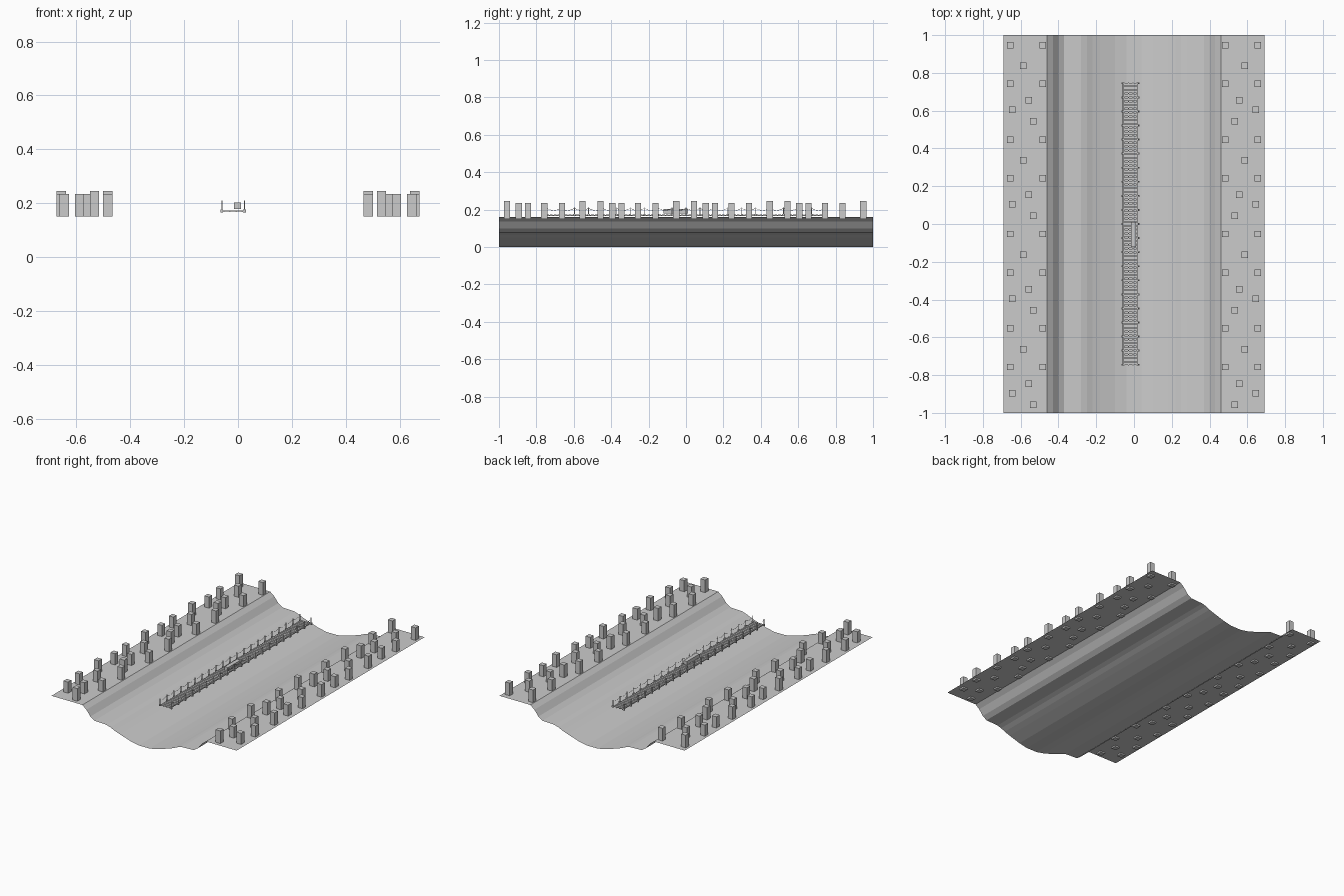
import bpy, bmesh, math

if "Cube" in bpy.data.objects:
    bpy.data.objects.remove(bpy.data.objects["Cube"])


def make_object(name, bm):
    mesh = bpy.data.meshes.new(name)
    bm.to_mesh(mesh)
    bm.free()
    ob = bpy.data.objects.new(name, mesh)
    bpy.context.collection.objects.link(ob)
    return ob


def add_box(bm, x, y, z0, z1, sx, sy):
    made = bmesh.ops.create_cube(bm, size=1)
    for v in made["verts"]:
        v.co.x = x + v.co.x * sx
        v.co.y = y + v.co.y * sy
        v.co.z = (z0 + z1) / 2 + v.co.z * (z1 - z0)


# Valley: open sheet, half profile mirrored and swept along y
half = [(0.69, 0.16), (0.46, 0.16), (0.43, 0.136), (0.40, 0.098), (0.37, 0.078),
        (0.28, 0.074), (0.25, 0.065), (0.22, 0.051), (0.18, 0.037),
        (0.10, 0.012), (0.04, 0.0)]
profile = [(-x, z) for x, z in half] + half[::-1]
bm = bmesh.new()
front = [bm.verts.new((x, -1, z)) for x, z in profile]
back = [bm.verts.new((x, 1, z)) for x, z in profile]
for i in range(len(profile) - 1):
    bm.faces.new((front[i], front[i + 1], back[i + 1], back[i]))
make_object("valley_ground", bm)

# Bank blocks: one pattern repeated four times per bank and mirrored
pattern = [(0.656, 0.947, 0.245), (0.483, 0.947, 0.245), (0.587, 0.837, 0.235),
           (0.656, 0.743, 0.235), (0.483, 0.743, 0.235), (0.557, 0.655, 0.235),
           (0.645, 0.605, 0.235), (0.533, 0.543, 0.245)]
for name, side in (("left_bank_blocks", -1), ("right_bank_blocks", 1)):
    bm = bmesh.new()
    for k in range(4):
        for x, y, top in pattern:
            add_box(bm, side * x, y - 0.5 * k, 0.15, top, 0.034, 0.034)
    make_object(name, bm)

# Bridge deck: cross planks on long stringers
CX, HALF_W, LENGTH = -0.018, 0.042, 1.5
bm = bmesh.new()
planks = 75
for i in range(planks):
    y = -LENGTH / 2 + (i + 0.5) * LENGTH / planks
    add_box(bm, CX, y, 0.170, 0.174, 0.074, 0.014)
make_object("deck_planks", bm)
bm = bmesh.new()
for dx in (-0.034, -0.012, 0.012, 0.034):
    add_box(bm, CX + dx, 0, 0.167, 0.170, 0.005, LENGTH)
make_object("deck_stringers", bm)

# Railing posts with wide feet
posts = 21
post_y = [-0.745 + 1.49 * i / (posts - 1) for i in range(posts)]
bm = bmesh.new()
for side in (-1, 1):
    x = CX + side * HALF_W
    for y in post_y:
        add_box(bm, x, y, 0.165, 0.211, 0.004, 0.004)
        add_box(bm, x, y, 0.165, 0.176, 0.010, 0.010)
make_object("railing_posts", bm)

# Sagging hand ropes between posts
for name, side in (("left_rope", -1), ("right_rope", 1)):
    cu = bpy.data.curves.new(name, "CURVE")
    cu.dimensions = "3D"
    cu.bevel_depth = 0.001
    cu.bevel_resolution = 0
    pts = []
    for a, b in zip(post_y, post_y[1:]):
        for j in range(4):
            t = j / 4
            pts.append((CX + side * HALF_W, a + (b - a) * t,
                        0.207 - 0.012 * math.sin(math.pi * t)))
    pts.append((CX + side * HALF_W, post_y[-1], 0.207))
    sp = cu.splines.new("POLY")
    sp.points.add(len(pts) - 1)
    for p, co in zip(sp.points, pts):
        p.co = (*co, 1)
    bpy.context.collection.objects.link(bpy.data.objects.new(name, cu))

# Block standing on the deck
bm = bmesh.new()
add_box(bm, -0.002, -0.055, 0.178, 0.202, 0.026, 0.132)
make_object("deck_block", bm)
